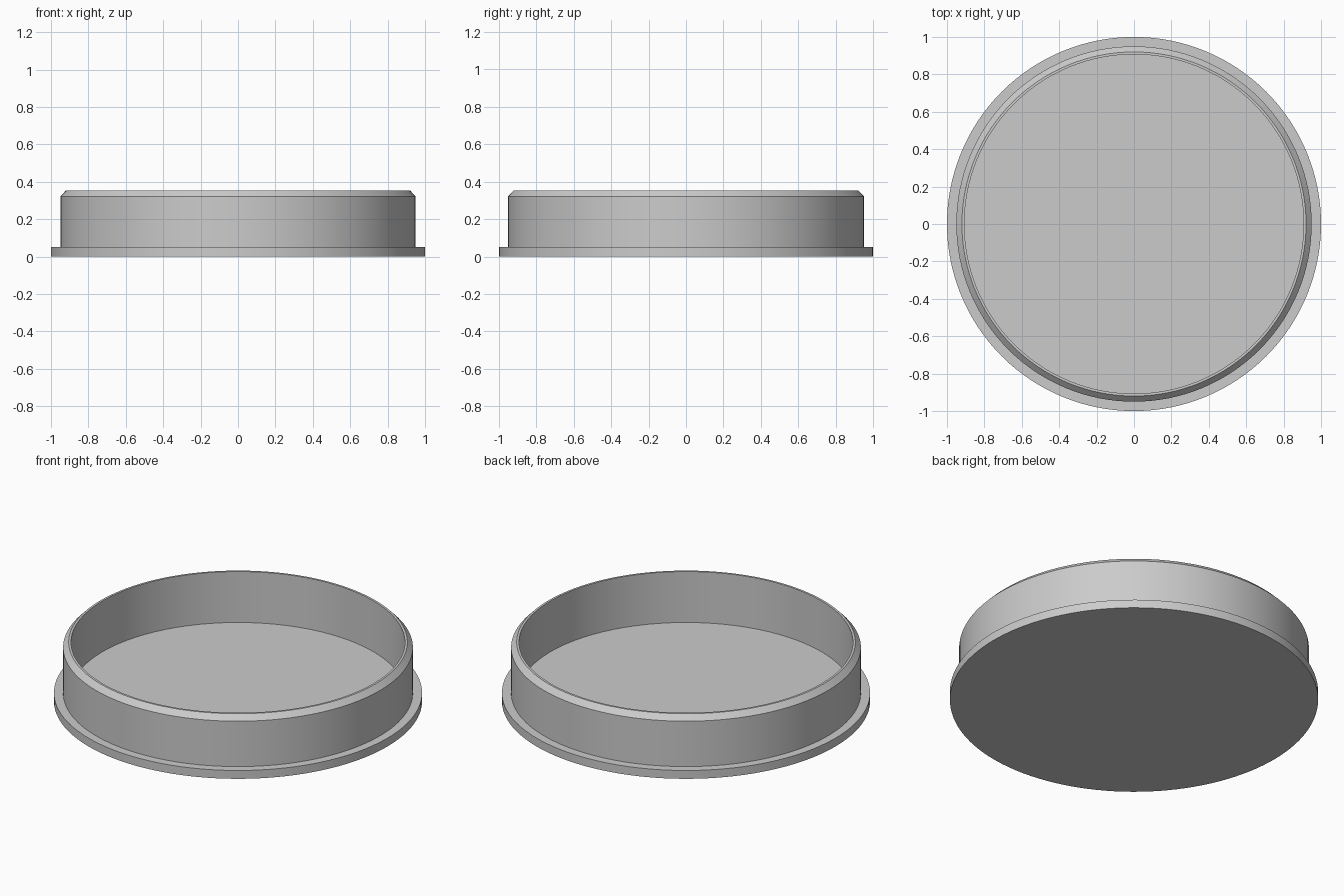
import bpy
import bmesh
import math

cube = bpy.data.objects.get("Cube")
if cube:
    bpy.data.objects.remove(cube, do_unlink=True)

SEGMENTS = 128
FLANGE_R, WALL_R, LIP_R, INNER_R = 1.0, 0.95, 0.92, 0.907
FLANGE_Z, CHAMFER_Z, TOP_Z, FLOOR_Z = 0.05, 0.322, 0.353, 0.048

# Single grey finish
grey = bpy.data.materials.new("plain grey")
grey.use_nodes = True
colour = (0.6, 0.6, 0.6, 1.0)
grey.diffuse_color = colour
grey.node_tree.nodes["Principled BSDF"].inputs["Base Color"].default_value = colour

# Cross-section: underside, flange, wall, chamfered lip, inside, floor
profile = [
    (FLANGE_R, 0), (FLANGE_R, FLANGE_Z), (WALL_R, FLANGE_Z),
    (WALL_R, CHAMFER_Z), (LIP_R, TOP_Z), (INNER_R, TOP_Z),
    (INNER_R, FLOOR_Z),
]

# Revolve the section, then close the underside and the floor
bm = bmesh.new()
rings = []
for radius, z in profile:
    ring = []
    for i in range(SEGMENTS):
        a = math.tau * i / SEGMENTS
        ring.append(bm.verts.new((radius * math.cos(a), radius * math.sin(a), z)))
    rings.append(ring)
for low, high in zip(rings, rings[1:]):
    for i in range(SEGMENTS):
        j = (i + 1) % SEGMENTS
        bm.faces.new((low[i], low[j], high[j], high[i]))
bm.faces.new(rings[0][::-1])
bm.faces.new(rings[-1])
bmesh.ops.recalc_face_normals(bm, faces=bm.faces)

mesh = bpy.data.meshes.new("round_cap")
bm.to_mesh(mesh)
bm.free()
mesh.materials.append(grey)
cap = bpy.data.objects.new("round_cap", mesh)
bpy.context.collection.objects.link(cap)

# Smooth round walls with crisp rims
bpy.ops.object.select_all(action="DESELECT")
cap.select_set(True)
bpy.context.view_layer.objects.active = cap
bpy.ops.object.shade_smooth_by_angle(angle=math.radians(30))
